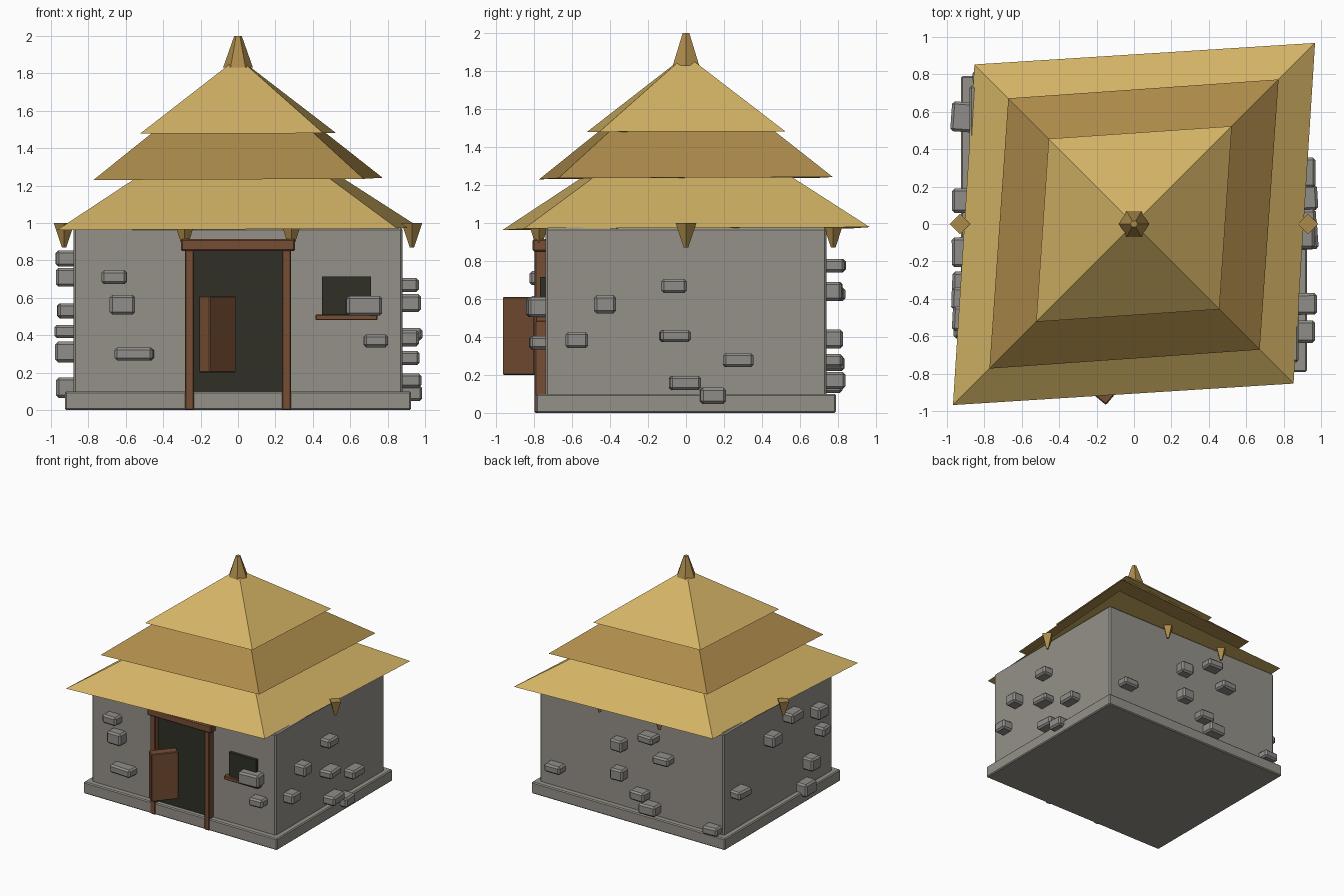
import bpy, bmesh, math, random
from mathutils import Matrix

random.seed(4)
if "Cube" in bpy.data.objects:
    bpy.data.objects.remove(bpy.data.objects["Cube"])


def material(name, r, g, b):
    m = bpy.data.materials.new(name)
    m.use_nodes = True
    m.diffuse_color = (r, g, b, 1)
    bsdf = next(n for n in m.node_tree.nodes if n.type == 'BSDF_PRINCIPLED')
    bsdf.inputs["Base Color"].default_value = (r, g, b, 1)
    return m


WALL = material("wall grey", .30, .285, .25)
STONE = material("stone grey", .28, .27, .25)
STRAW = material("straw gold", .65, .45, .13)
THATCH = material("dark thatch", .42, .26, .07)
WOOD = material("wood brown", .18, .075, .035)
DARK = material("dark opening", .03, .03, .02)


def make_object(name, bm, mat):
    bmesh.ops.recalc_face_normals(bm, faces=bm.faces)
    mesh = bpy.data.meshes.new(name)
    bm.to_mesh(mesh)
    bm.free()
    mesh.materials.append(mat)
    ob = bpy.data.objects.new(name, mesh)
    bpy.context.collection.objects.link(ob)
    return ob


def box(name, mat, x0, x1, y0, y1, z0, z1, bevel=0.0, turn=0.0):
    """Box between limits, turned about its own vertical axis."""
    bm = bmesh.new()
    bmesh.ops.create_cube(bm, size=1)
    bm.transform(Matrix.Diagonal((x1 - x0, y1 - y0, z1 - z0, 1)))
    if bevel:
        bmesh.ops.bevel(bm, geom=bm.edges[:], offset=bevel, segments=1, affect='EDGES')
    ob = make_object(name, bm, mat)
    ob.location = ((x0 + x1) / 2, (y0 + y1) / 2, (z0 + z1) / 2)
    ob.rotation_euler.z = turn
    return ob


def cone(name, mat, sides, r0, r1, z0, z1, x=0, y=0, turn=0.0):
    bm = bmesh.new()
    bmesh.ops.create_cone(bm, cap_ends=True, segments=sides, radius1=r0, radius2=r1, depth=z1 - z0)
    bm.transform(Matrix.Rotation(turn, 4, 'Z'))
    ob = make_object(name, bm, mat)
    ob.location = (x, y, (z0 + z1) / 2)
    return ob


def roof_layer(name, mat, long, short, z, apex, lift):
    """Skewed pyramid whose long diagonal runs from front right to back left."""
    bm = bmesh.new()
    ring = [bm.verts.new(p) for p in ((-long, -long, z - lift), (short, -short, z),
                                      (long, long, z + lift), (-short, short, z))]
    top = bm.verts.new((0, 0, apex))
    bm.faces.new((ring[0], ring[1], ring[2]))
    bm.faces.new((ring[0], ring[2], ring[3]))
    for i in range(4):
        bm.faces.new((ring[i], ring[(i + 1) % 4], top))
    return make_object(name, bm, mat)


# Walls and footing
box("footing", WALL, -.925, .925, -.79, .79, 0, .10, .008)
box("walls", WALL, -.88, .88, -.74, .74, .05, .975, .012)

# Thatched roof
roof_layer("roof_lower", STRAW, .968, .853, .97, 1.6, .008)
roof_layer("roof_middle", THATCH, .773, .672, 1.236, 1.85, .006)
roof_layer("roof_top", STRAW, .523, .456, 1.48, 1.884, .002)
cone("roof_finial", THATCH, 6, .08, .02, 1.83, 2.0, turn=math.pi / 2)

# Hanging straw tufts under the eaves
for x, y in ((.93, 0), (-.93, 0), (.285, -.775), (-.285, -.775), (.285, .775), (-.285, .775)):
    cone("straw_tuft", THATCH, 4, .012, .055, .87, 1.0, x, y)

# Doorway
box("door_opening", DARK, -.24, .24, -.748, -.70, .10, .86)
for side in (-1, 1):
    box("door_post", WOOD, side * .259 - .024, side * .259 + .024, -.797, -.72, 0, .86, .006)
box("door_lintel", WOOD, -.305, .305, -.808, -.72, .85, .915, .008)

# Open door leaf
swing = math.radians(50)
leaf_l, leaf_t = .22, .08
cx = -.15 + math.cos(swing) * leaf_l / 2 - math.sin(swing) * leaf_t / 2
cy = -.968 + math.sin(swing) * leaf_l / 2 + math.cos(swing) * leaf_t / 2
box("door_leaf", WOOD, cx - leaf_l / 2, cx + leaf_l / 2, cy - leaf_t / 2, cy + leaf_t / 2,
    .2, .61, .006, swing)

# Window
box("window_opening", DARK, .45, .71, -.768, -.72, .50, .715)
box("window_sill", WOOD, .415, .745, -.79, -.72, .48, .51, .004)

# Protruding wall stones: (position along wall, height, width, tallness)
front = ((-.66, .71, .135, .075), (-.617, .563, .135, .105), (-.552, .30, .205, .07),
         (.67, .557, .19, .105), (.735, .37, .13, .07))
back = ((.71, .275, .15, .07), (.1, .64, .12, .10), (-.19, .775, .15, .07), (-.33, .625, .15, .07),
        (.1, .39, .12, .10), (-.105, .26, .14, .08), (-.2, .17, .16, .09), (-.79, .14, .14, .07))
left = ((-.428, .572, .115, .095), (-.575, .383, .12, .085), (-.063, .668, .135, .075),
        (-.06, .405, .16, .065), (.275, .278, .16, .075), (-.008, .158, .165, .075),
        (.138, .09, .135, .085))
right = ((.125, .71, .13, .10), (-.15, .81, .16, .085), (-.51, .71, .13, .10), (-.555, .53, .11, .08),
         (.57, .42, .16, .07), (-.4, .31, .12, .11), (-.33, .12, .15, .11))

for name, stones, on_x, sign in (("front_stone", front, False, -1), ("back_stone", back, False, 1),
                                 ("left_stone", left, True, 1), ("right_stone", right, True, -1)):
    for along, z, w, h in stones:
        turn = random.uniform(-.08, .08)
        reach = random.uniform(.085, .105)
        if on_x:
            mid = sign * .88
            lim = (mid - reach, mid + reach, along - w / 2, along + w / 2)
        else:
            mid = sign * .735
            lim = (along - w / 2, along + w / 2, mid - reach, mid + reach)
        box(name, STONE, *lim, z - h / 2, z + h / 2, .014, turn)
